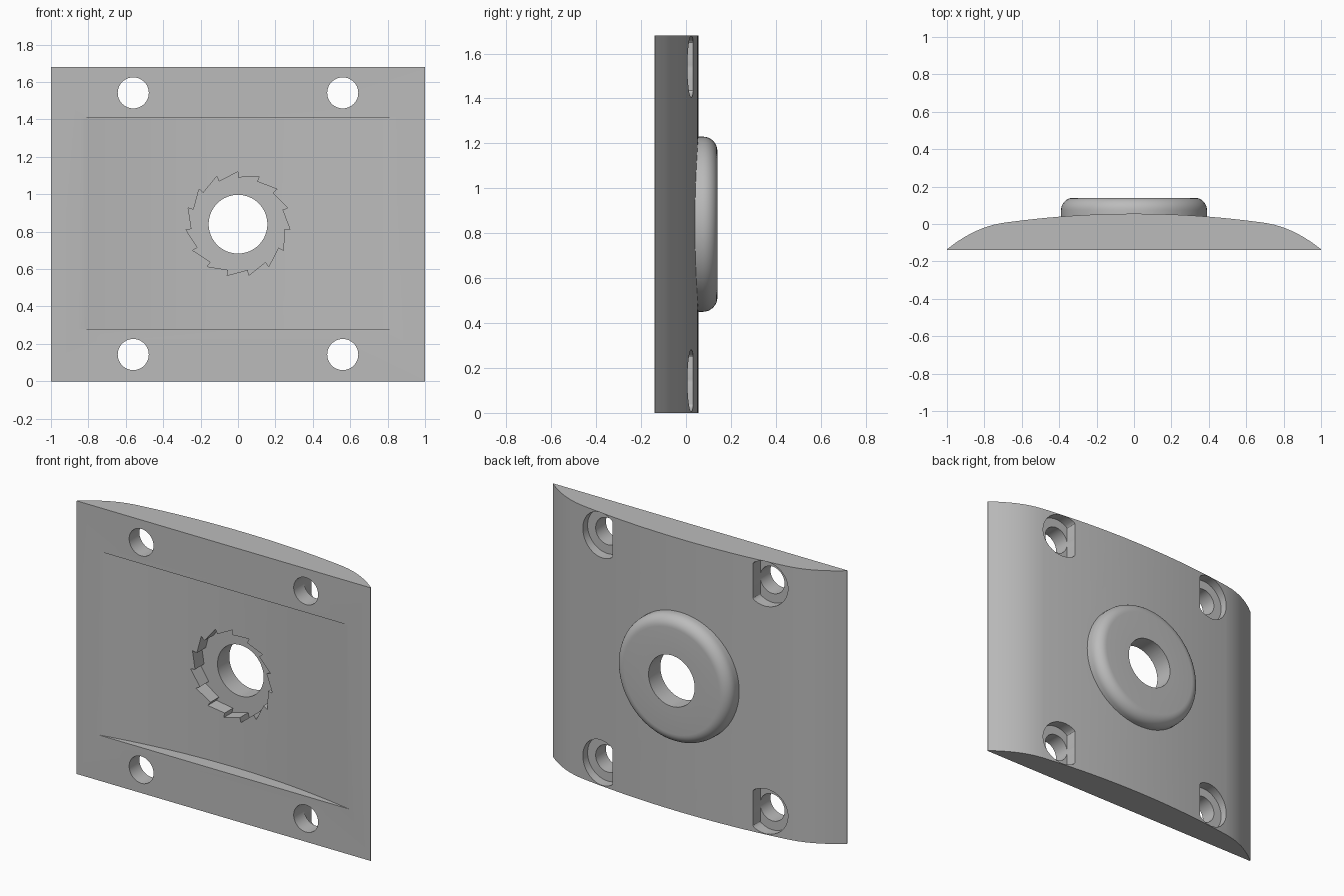
import bpy, bmesh, math

cube = bpy.data.objects.get("Cube")
if cube:
    bpy.data.objects.remove(cube, do_unlink=True)

HEIGHT, FRONT, MID = 1.68, -0.14, 0.84

grey = bpy.data.materials.new("plain_grey")
grey.use_nodes = True
grey.diffuse_color = (0.5, 0.5, 0.5, 1)
grey.node_tree.nodes["Principled BSDF"].inputs["Base Color"].default_value = (0.5, 0.5, 0.5, 1)


def prism(name, outline, offset):
    """Extrude a closed outline of 3D points along an offset."""
    bm = bmesh.new()
    face = bm.faces.new([bm.verts.new(p) for p in outline])
    new = bmesh.ops.extrude_face_region(bm, geom=[face])["geom"]
    bmesh.ops.translate(bm, vec=offset,
                        verts=[v for v in new if isinstance(v, bmesh.types.BMVert)])
    return finish(name, bm)


def finish(name, bm):
    bmesh.ops.recalc_face_normals(bm, faces=bm.faces)
    mesh = bpy.data.meshes.new(name)
    bm.to_mesh(mesh)
    bm.free()
    mesh.materials.append(grey)
    ob = bpy.data.objects.new(name, mesh)
    bpy.context.collection.objects.link(ob)
    return ob


def combine(target, tool, operation):
    """Apply a boolean and discard the tool."""
    mod = target.modifiers.new(operation, "BOOLEAN")
    mod.object, mod.operation, mod.solver = tool, operation, "EXACT"
    bpy.context.view_layer.objects.active = target
    bpy.ops.object.modifier_apply(modifier=mod.name)
    bpy.data.objects.remove(tool, do_unlink=True)


def circle(x, y, z, r, n=64):
    return [(x + r * math.cos(2 * math.pi * i / n), y,
             z + r * math.sin(2 * math.pi * i / n)) for i in range(n)]


def back_curve(x):
    """Gentle crown that falls away faster near the sides."""
    over = max(0, abs(x) - 0.7)
    inner = min(abs(x), 0.7)
    return 0.055 - 0.1 * inner ** 2 - 0.14 * over - 1.1 * over ** 2


# Plate with flat front and curved back
xs = [i / 20 for i in range(-20, 21)]
plate = prism("curved_plate",
              [(-1, FRONT, 0), (1, FRONT, 0)] + [(x, back_curve(x), 0) for x in reversed(xs)],
              (0, 0, HEIGHT))

# Shallow arched recess across the front
recess = prism("front_recess",
               [(0.85 * x, FRONT + 0.085 * (1 - x * x), 0.28) for x in xs]
               + [(0.85, FRONT - 0.1, 0.28), (-0.85, FRONT - 0.1, 0.28)], (0, 0, 1.13))
combine(plate, recess, "DIFFERENCE")

# Round boss on the back with a filleted rim
R, TOP, FILLET = 0.39, 0.14, 0.065
profile = [(0, -0.02), (R, -0.02)]
for i in range(9):
    a = math.pi / 2 * i / 8
    profile.append((R - FILLET + FILLET * math.cos(a), TOP - FILLET + FILLET * math.sin(a)))
profile.append((0, TOP))
bm = bmesh.new()
verts = [bm.verts.new((r, y, MID)) for r, y in profile]
edges = [bm.edges.new(pair) for pair in zip(verts, verts[1:])]
bmesh.ops.spin(bm, geom=verts + edges, cent=(0, 0, MID), axis=(0, 1, 0),
               angle=2 * math.pi, steps=72)
bmesh.ops.remove_doubles(bm, verts=bm.verts, dist=0.0001)
combine(plate, finish("boss", bm), "UNION")

# Ratchet pocket: saw teeth growing clockwise
TEETH = 15
outline = []
for i in range(TEETH):
    a = math.pi / 2 - 2 * math.pi * i / TEETH
    for r in (0.28, 0.25):
        outline.append((r * math.cos(a), FRONT - 0.1, MID + r * math.sin(a)))
combine(plate, prism("ratchet_pocket", outline, (0, 0.265, 0)), "DIFFERENCE")

# Central bore
combine(plate, prism("bore", circle(0, -0.5, MID, 0.157), (0, 1, 0)), "DIFFERENCE")

# Screw holes with D-shaped counterbores, flat side toward the centre
for side in (-1, 1):
    for z in (0.143, HEIGHT - 0.138):
        combine(plate, prism("screw_hole", circle(side * 0.56, -0.5, z, 0.083), (0, 1, 0)),
                "DIFFERENCE")
        pocket = [(side * max(side * x, 0.478), y, pz)
                  for x, y, pz in circle(side * 0.56, -0.04, z, 0.138)
                  if side * x > 0.43]
        if side > 0:
            pocket = [p for p in pocket]
        combine(plate, prism("counterbore", pocket, (0, 0.4, 0)), "DIFFERENCE")

bpy.ops.object.select_all(action="DESELECT")
plate.select_set(True)
bpy.context.view_layer.objects.active = plate
bpy.ops.object.shade_smooth_by_angle(angle=math.radians(30))
